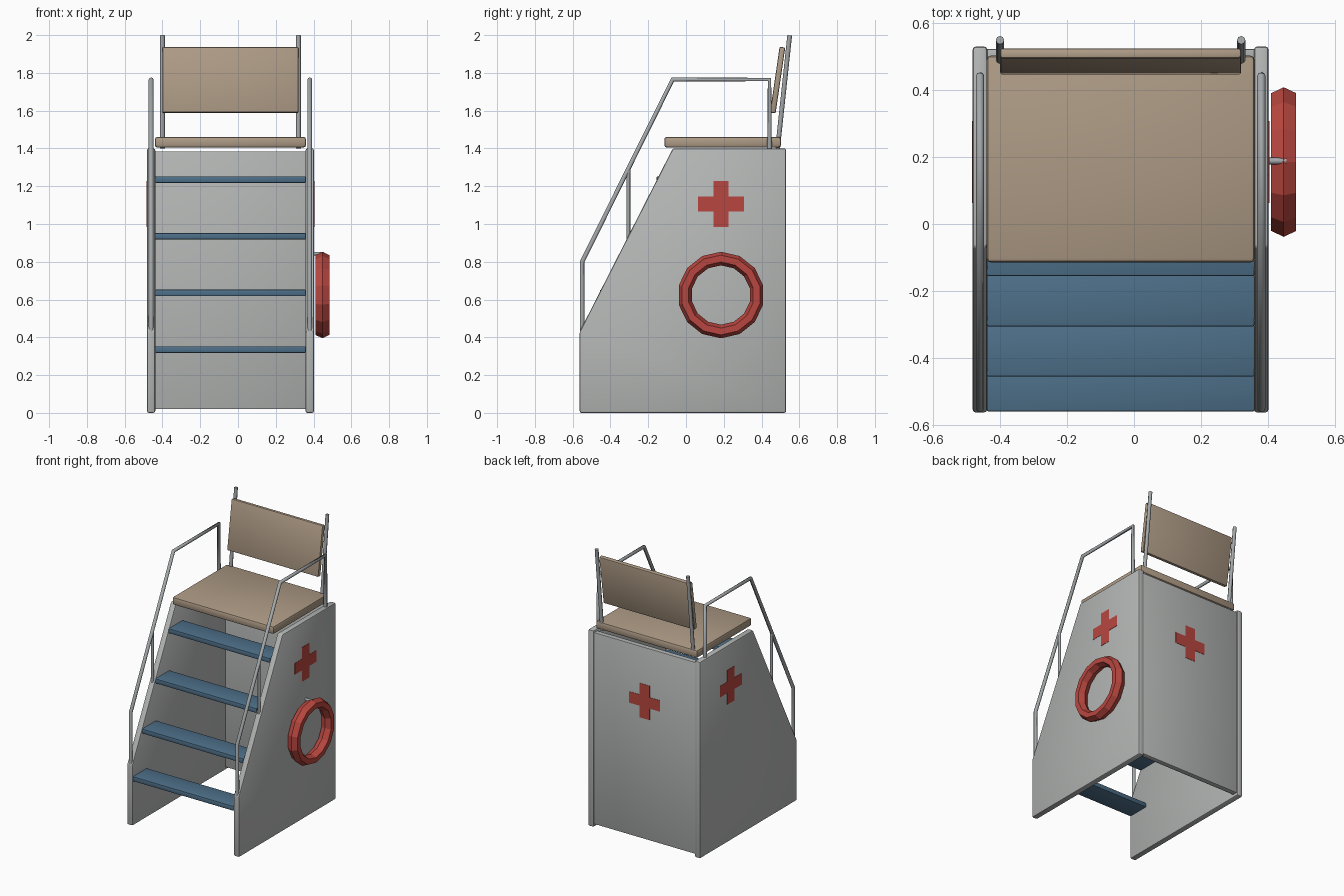
import bpy, bmesh, math
from mathutils import Matrix, Vector

if "Cube" in bpy.data.objects:
    bpy.data.objects.remove(bpy.data.objects["Cube"])

CX = -0.04  # centre line of the chair (the ring sticks out to the right)


def mat(name, rgb):
    m = bpy.data.materials.new(name)
    m.diffuse_color = (*rgb, 1)
    m.use_nodes = True
    m.node_tree.nodes["Principled BSDF"].inputs["Base Color"].default_value = m.diffuse_color
    return m


GREY = mat("panel grey", (0.46, 0.475, 0.465))
STEEL = mat("rail grey", (0.37, 0.39, 0.40))
TAN = mat("seat tan", (0.42, 0.325, 0.235))
BLUE = mat("step blue", (0.075, 0.16, 0.25))
RED = mat("rescue red", (0.48, 0.062, 0.05))


def finish(bm, name, material, bevel=0, smooth=False):
    if bevel:
        bmesh.ops.bevel(bm, geom=bm.edges[:], offset=bevel, segments=2,
                        profile=0.5, affect='EDGES')
    bmesh.ops.recalc_face_normals(bm, faces=bm.faces[:])
    me = bpy.data.meshes.new(name)
    bm.to_mesh(me)
    bm.free()
    me.materials.append(material)
    ob = bpy.data.objects.new(name, me)
    bpy.context.collection.objects.link(ob)
    if smooth:
        bpy.ops.object.select_all(action='DESELECT')
        ob.select_set(True)
        bpy.context.view_layer.objects.active = ob
        bpy.ops.object.shade_smooth_by_angle(angle=math.radians(40))
    return ob


def box(name, lo, hi, material, bevel=0, tilt=0):
    lo, hi = Vector(lo), Vector(hi)
    bm = bmesh.new()
    bmesh.ops.create_cube(bm, size=1, matrix=Matrix.Translation((lo + hi) / 2)
                          @ Matrix.Rotation(tilt, 4, 'X')
                          @ Matrix.Diagonal((*(hi - lo), 1)))
    return finish(bm, name, material, bevel, True)


def extrude(name, points, depth, material, bevel=0):
    """Extrude a flat outline of 3D points along the vector depth."""
    bm = bmesh.new()
    face = bm.faces.new([bm.verts.new(p) for p in points])
    res = bmesh.ops.extrude_face_region(bm, geom=[face])
    moved = [v for v in res['geom'] if isinstance(v, bmesh.types.BMVert)]
    bmesh.ops.translate(bm, verts=moved, vec=depth)
    return finish(bm, name, material, bevel, bool(bevel))


def tube(name, points, radius=0.0125):
    cu = bpy.data.curves.new(name, 'CURVE')
    cu.dimensions = '3D'
    cu.bevel_depth = radius
    cu.bevel_resolution = 2
    cu.use_fill_caps = True
    sp = cu.splines.new('POLY')
    sp.points.add(len(points) - 1)
    for p, co in zip(sp.points, points):
        p.co = (*co, 1)
    cu.materials.append(STEEL)
    ob = bpy.data.objects.new(name, cu)
    bpy.context.collection.objects.link(ob)
    bpy.ops.object.select_all(action='DESELECT')
    ob.select_set(True)
    bpy.context.view_layer.objects.active = ob
    bpy.ops.object.convert(target='MESH')


def cross_outline(a=0.122, b=0.04):
    return [(-b, -a), (b, -a), (b, -b), (a, -b), (a, b), (b, b),
            (b, a), (-b, a), (-b, b), (-a, b), (-a, -b), (-b, -b)]


# side panels, handrails, backrest posts and side crosses, both sides
PROFILE = [(-0.563, 0), (0.53, 0), (0.53, 1.4), (-0.07, 1.4), (-0.563, 0.43)]
RAIL = [(-0.55, 0.38), (-0.55, 0.80), (-0.07, 1.765), (0.442, 1.765), (0.442, 1.38)]
for side, s in (("left", -1), ("right", 1)):
    inner, outer = CX + s * 0.398, CX + s * 0.442
    extrude(side + "_side_panel", [(inner, y, z) for y, z in PROFILE],
            (outer - inner, 0, 0), GREY, 0.01)
    mid = CX + s * 0.42
    tube(side + "_handrail", [(mid, y, z) for y, z in RAIL])
    tube(side + "_handrail_strut", [(mid, -0.305, 0.90), (mid, -0.305, 1.285)], 0.01)
    px = CX + s * 0.36
    tube(side + "_backrest_post", [(px, 0.485, 1.40), (px, 0.549, 1.999)])
    extrude(side + "_cross", [(outer - s * 0.002, 0.185 + u, 1.105 + v)
                              for u, v in cross_outline()], (s * 0.004, 0, 0), RED)

# back panel and its cross
box("back_panel", (CX - 0.405, 0.485, 0.02), (CX + 0.405, 0.522, 1.385), GREY, 0.004)
extrude("back_cross", [(CX + u, 0.520, 1.0 + v) for u, v in cross_outline()],
        (0, 0.004, 0), RED)

# steps
for i, y in enumerate((-0.56, -0.456, -0.306, -0.156)):
    z = 0.335 + 0.3 * i
    box(f"step_{i + 1}", (CX - 0.4, y, z - 0.017), (CX + 0.4, y + 0.16, z + 0.017),
        BLUE, 0.006)

# seat and tilted backrest
box("seat", (CX - 0.4, -0.115, 1.405), (CX + 0.4, 0.503, 1.461), TAN, 0.013)
box("backrest", (CX - 0.36, 0.47, 1.586), (CX + 0.36, 0.50, 1.938), TAN, 0.008,
    tilt=math.radians(-8.3))

# rescue ring: six-sided section swept round fourteen segments
N, M = 14, 6
bm = bmesh.new()
loops = []
for i in range(N):
    a = 2 * math.pi * i / N
    loop = []
    for j in range(M):
        t = 2 * math.pi * j / M
        r = 0.193 + 0.036 * math.cos(t)
        loop.append(bm.verts.new((0.447 + 0.043 * math.sin(t),
                                  0.185 + r * math.sin(a), 0.624 + r * math.cos(a))))
    loops.append(loop)
for i in range(N):
    for j in range(M):
        p, q, k = loops[i], loops[(i + 1) % N], (j + 1) % M
        bm.faces.new((p[j], p[k], q[k], q[j]))
finish(bm, "rescue_ring", RED)

# peg holding the ring
tube("ring_peg", [(0.39, 0.188, 0.842), (0.455, 0.188, 0.842)], 0.01)
